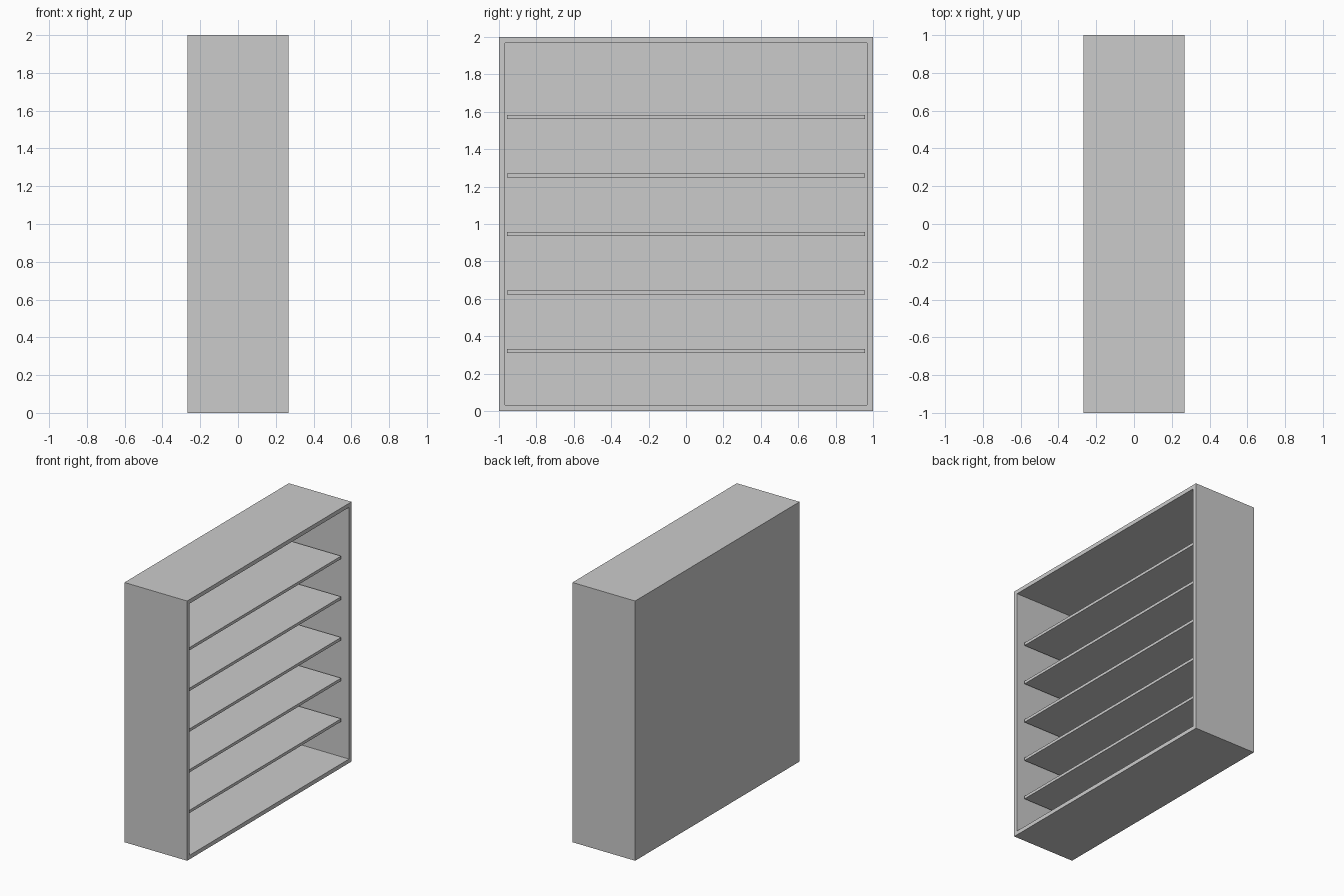
import bpy, bmesh
from mathutils import Vector

if "Cube" in bpy.data.objects:
    bpy.data.objects.remove(bpy.data.objects["Cube"])

HALF_X, WALL = 0.267, 0.044


def box(name, lo, hi):
    bm = bmesh.new()
    bmesh.ops.create_cube(bm, size=1)
    lo, hi = Vector(lo), Vector(hi)
    for v in bm.verts:
        v.co = (lo + hi) / 2 + v.co * (hi - lo)
    return bm, name


def finish(bm, name):
    mesh = bpy.data.meshes.new(name)
    bm.to_mesh(mesh)
    bm.free()
    obj = bpy.data.objects.new(name, mesh)
    bpy.context.collection.objects.link(obj)
    return obj


# Cabinet: one box, its +x face inset and pushed in to leave walls and back
bm, name = box("cabinet", (-HALF_X, -1, 0), (HALF_X, 1, 2))
bm.normal_update()
front = max(bm.faces, key=lambda f: f.normal.x)
bmesh.ops.inset_individual(bm, faces=[front], thickness=WALL)
inner = bmesh.ops.extrude_discrete_faces(bm, faces=[front])["faces"][0]
bmesh.ops.translate(bm, verts=inner.verts, vec=(-(2 * HALF_X - WALL), 0, 0))
bmesh.ops.recalc_face_normals(bm, faces=bm.faces)
finish(bm, name)

# Five thin shelves, set back from the opening
for i in range(5):
    z = 0.32 + i * 0.3132
    finish(*box(f"shelf_{i + 1}",
                (-HALF_X + WALL, -1 + WALL, z - 0.011),
                (0.209, 1 - WALL, z + 0.011)))
